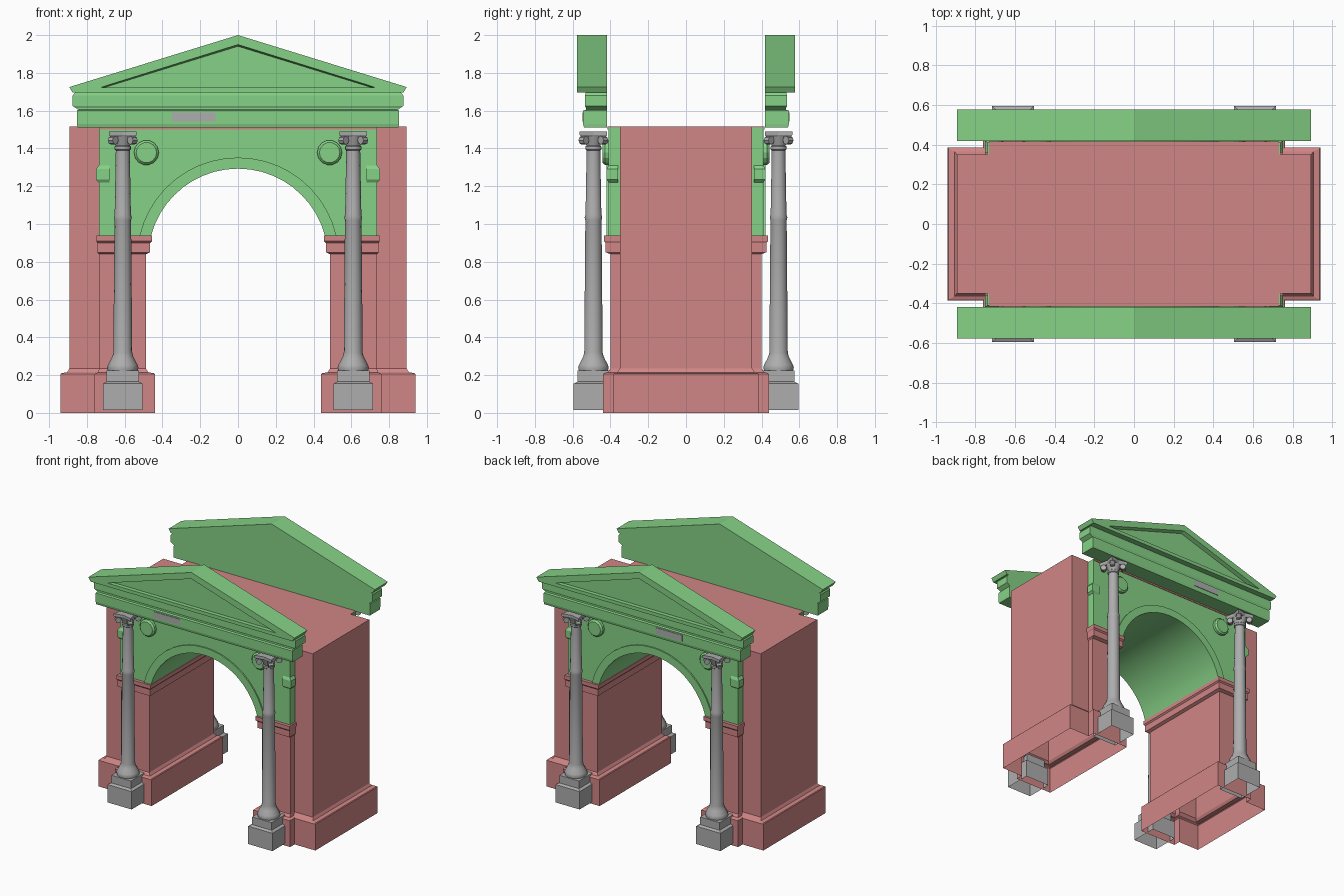
import bpy, bmesh, math
from mathutils import Matrix

cube = bpy.data.objects.get("Cube")
if cube:
    bpy.data.objects.remove(cube, do_unlink=True)


def material(name, rgb):
    m = bpy.data.materials.new(name)
    m.use_nodes = True
    m.diffuse_color = (*rgb, 1)
    m.node_tree.nodes["Principled BSDF"].inputs["Base Color"].default_value = (*rgb, 1)
    return m


GREEN = material("soft green", (0.24, 0.64, 0.24))
RED = material("dusty red", (0.64, 0.24, 0.24))
GREY = material("stone grey", (0.42, 0.42, 0.42))


def finish(name, bm, mat, smooth=False):
    bmesh.ops.recalc_face_normals(bm, faces=bm.faces[:])
    mesh = bpy.data.meshes.new(name)
    bm.to_mesh(mesh)
    bm.free()
    mesh.materials.append(mat)
    ob = bpy.data.objects.new(name, mesh)
    bpy.context.collection.objects.link(ob)
    if smooth:
        bpy.ops.object.select_all(action="DESELECT")
        ob.select_set(True)
        bpy.context.view_layer.objects.active = ob
        bpy.ops.object.shade_smooth_by_angle(angle=math.radians(35))
    return ob


def loft(bm, rings, start=True, end=True):
    """Join rings of equal length with quads, capping the ends on request."""
    loops = [[bm.verts.new(p) for p in ring] for ring in rings]
    n = len(loops[0])
    for a, b in zip(loops, loops[1:]):
        for i in range(n):
            j = (i + 1) % n
            bm.faces.new((a[i], a[j], b[j], b[i]))
    if start:
        bm.faces.new(loops[0][::-1])
    if end:
        bm.faces.new(loops[-1])


def rect(x0, x1, y0, y1, z):
    return [(x0, y0, z), (x1, y0, z), (x1, y1, z), (x0, y1, z)]


def circle(x, y, z, r, n=14):
    return [(x + r * math.cos(math.tau * i / n), y + r * math.sin(math.tau * i / n), z)
            for i in range(n)]


def prism(bm, outline, y0, y1):
    """Extrude an x-z outline along y."""
    loft(bm, [[(x, y, z) for x, z in outline] for y in (y0, y1)])


ARCH_Z, SPRING, TOP = 0.817, 0.94, 1.51


def arc(r, n=20):
    """Arch points from the right springing to the left one."""
    a = math.asin((SPRING - ARCH_Z) / r)
    return [(r * math.cos(t), ARCH_Z + r * math.sin(t))
            for t in (a + (math.pi - 2 * a) * i / n for i in range(n + 1))]


# Piers: plinth, base moulding, shaft and impost, with an outer buttress
# columns: height, inner x, step x, outer x, inner half depth, outer half depth
LEVELS = [(0.0, 0.44, 0.76, 0.94, 0.44, 0.385), (0.205, 0.44, 0.76, 0.94, 0.44, 0.385),
          (0.21, 0.445, 0.755, 0.935, 0.435, 0.38), (0.215, 0.475, 0.74, 0.905, 0.415, 0.365),
          (0.235, 0.488, 0.735, 0.893, 0.40, 0.35), (0.84, 0.488, 0.735, 0.893, 0.40, 0.35),
          (0.85, 0.465, 0.745, 0.893, 0.425, 0.35), (0.90, 0.465, 0.745, 0.893, 0.425, 0.35),
          (0.91, 0.455, 0.75, 0.893, 0.435, 0.35), (0.94, 0.455, 0.75, 0.893, 0.435, 0.35)]
for side, s in (("left", 1), ("right", -1)):
    bm = bmesh.new()
    loft(bm, [[(s * x, y, z) for x, y in ((a, -p), (b, -p), (b, -q), (c, -q),
                                         (c, q), (b, q), (b, p), (a, p))]
              for z, a, b, c, p, q in LEVELS], start=False)
    finish(side + "_pier", bm, RED)
    bm = bmesh.new()
    loft(bm, [rect(s * 0.70, s * 0.893, -0.35, 0.35, z) for z in (SPRING, TOP + 0.005)],
         start=False)
    finish(side + "_upper_buttress", bm, RED)

# Roof between the gables
bm = bmesh.new()
loft(bm, [rect(-0.73, 0.73, -0.415, 0.415, z) for z in (TOP - 0.01, TOP + 0.005)])
finish("roof_slab", bm, RED)

# Arched upper wall with barrel vault
bm = bmesh.new()
prism(bm, [(0.737, SPRING)] + arc(0.48) + [(-0.737, SPRING), (-0.737, TOP), (0.737, TOP)],
      -0.41, 0.41)
finish("arch_wall", bm, GREEN, True)

# Raised archivolt
bm = bmesh.new()
prism(bm, arc(0.476) + arc(0.535)[::-1], -0.42, 0.42)
finish("archivolt", bm, GREEN, True)


def column(name, cx, cy):
    # Square pedestal, open underneath
    bm = bmesh.new()
    loft(bm, [rect(cx - r, cx + r, cy - r, cy + r, z)
              for z, r in ((0.015, 0.105), (0.155, 0.105), (0.165, 0.085), (0.225, 0.085))],
         start=False)
    finish(name + "_pedestal", bm, GREY)
    # Turned base, shaft and bell
    bm = bmesh.new()
    loft(bm, [circle(cx, cy, z, r) for z, r in (
        (0.22, 0.078), (0.24, 0.083), (0.255, 0.078), (0.285, 0.062), (0.30, 0.055),
        (0.32, 0.05), (1.02, 0.044), (1.035, 0.048), (1.05, 0.043), (1.39, 0.037),
        (1.395, 0.044), (1.41, 0.044), (1.415, 0.038), (1.47, 0.058))])
    finish(name + "_shaft", bm, GREY, True)
    # Capital: concave abacus and four corner scrolls
    bm = bmesh.new()
    h, c = 0.073, 0.058
    plan = [(-h, -h), (0, -c), (h, -h), (c, 0), (h, h), (0, c), (-h, h), (-c, 0)]
    loft(bm, [[(cx + x * k, cy + y * k, z) for x, y in plan]
              for z, k in ((1.46, 0.88), (1.472, 1), (1.49, 1))])
    for i in range(4):
        a = math.pi / 4 + i * math.pi / 2
        place = (Matrix.Translation((cx + 0.072 * math.cos(a), cy + 0.072 * math.sin(a), 1.443))
                 @ Matrix.Rotation(a, 4, "Z") @ Matrix.Rotation(math.pi / 2, 4, "X"))
        bmesh.ops.create_cone(bm, cap_ends=True, segments=8, radius1=0.022, radius2=0.022,
                              depth=0.035, matrix=place)
    finish(name + "_capital", bm, GREY)


# Gable profile: height, half width, front reach
STEPS = [(1.51, 0.85, 0.54), (1.53, 0.852, 0.545), (1.60, 0.852, 0.545), (1.605, 0.845, 0.53),
         (1.615, 0.86, 0.53), (1.625, 0.875, 0.535), (1.68, 0.875, 0.535), (1.70, 0.86, 0.53)]
EAVES = [(-0.875, 1.695), (0.875, 1.695), (0.893, 1.725), (0, 2.0), (-0.893, 1.725)]
PANEL = [(-0.73, 1.722), (0.73, 1.722), (0.69, 1.735), (0, 1.95), (-0.69, 1.735)]

for end, f in (("front", -1), ("back", 1)):
    # Entablature
    bm = bmesh.new()
    loft(bm, [rect(-hx, hx, f * 0.417, f * y, z) for z, hx, y in STEPS])
    finish(end + "_entablature", bm, GREEN)

    # Pediment with sunken triangular panel
    bm = bmesh.new()
    inner = [(x * 0.97, 1.722 + (z - 1.722) * 0.96) for x, z in PANEL]
    loft(bm, [[(x, f * y, z) for x, z in shape]
              for shape, y in ((EAVES, 0.417), (EAVES, 0.577), (PANEL, 0.577), (inner, 0.545))])
    finish(end + "_pediment", bm, GREEN)

    # Plain plate on the frieze
    bm = bmesh.new()
    prism(bm, [(-0.35, 1.543), (-0.12, 1.543), (-0.12, 1.59), (-0.35, 1.59)],
          f * 0.54, f * 0.549)
    finish(end + "_frieze_plate", bm, GREY)

    for side, s in (("left", 1), ("right", -1)):
        # Roundel beside the arch
        bm = bmesh.new()
        loft(bm, [[(s * 0.485 + x, f * y, 1.378 + z) for x, z, _ in circle(0, 0, 0, r)]
                  for y, r in ((0.40, 0.066), (0.43, 0.066), (0.443, 0.054))])
        finish(end + "_" + side + "_roundel", bm, GREEN)

        # Worn string course at the wall corner
        bm = bmesh.new()
        loft(bm, [rect(s * 0.68, s * x, f * 0.36, f * y, z) for z, x, y in (
            (1.22, 0.737, 0.41), (1.235, 0.752, 0.42), (1.29, 0.752, 0.42), (1.31, 0.737, 0.41))])
        finish(end + "_" + side + "_string_course", bm, GREEN)

        column(end + "_" + side + "_column", s * 0.61, f * 0.49)
